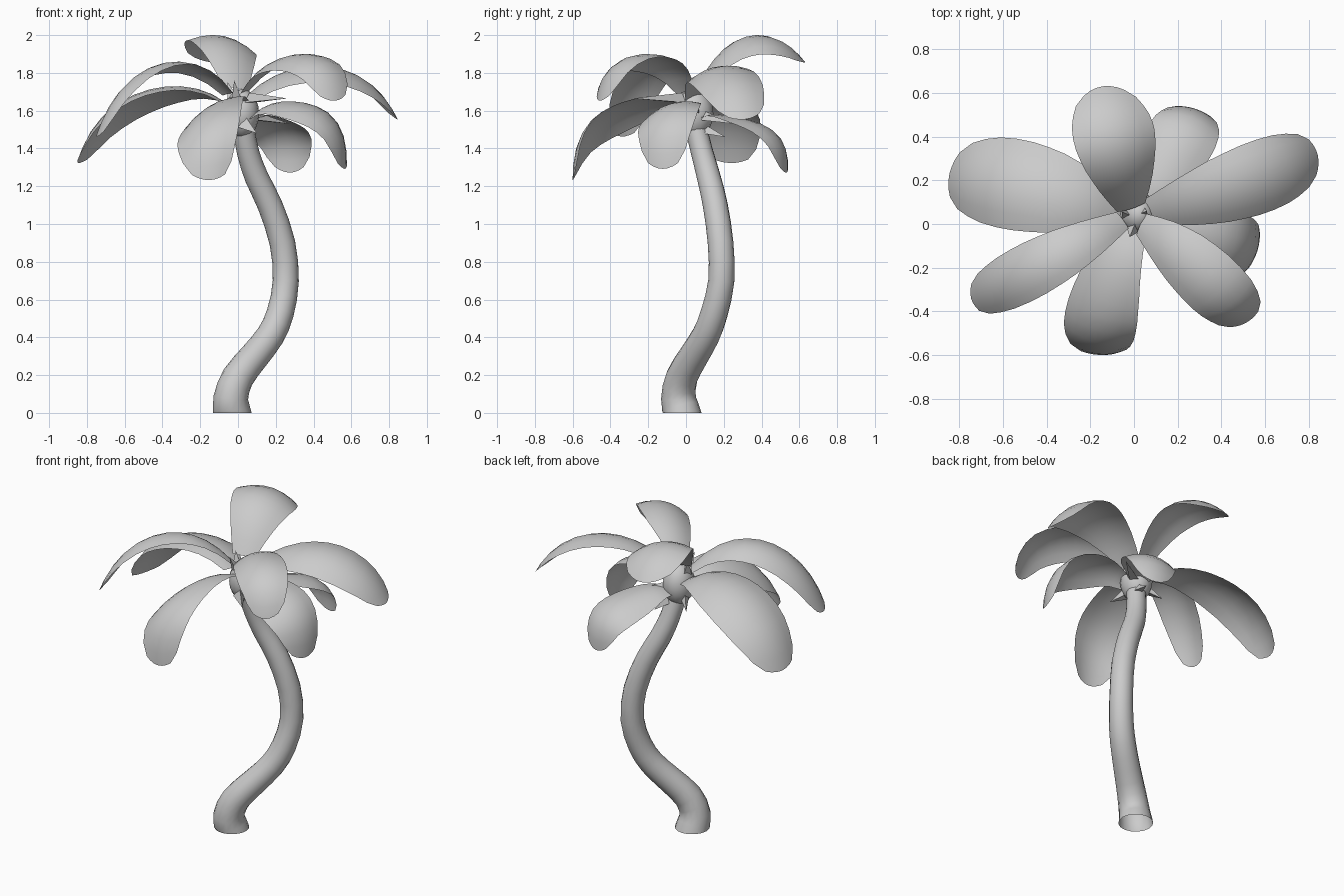
import bpy, bmesh, math
from mathutils import Vector, Matrix

if "Cube" in bpy.data.objects:
    bpy.data.objects.remove(bpy.data.objects["Cube"])


def sheet(name, rows, closed=False):
    """Smooth surface through rows of points; closed joins each row into a ring."""
    bm = bmesh.new()
    grid = [[bm.verts.new(p) for p in row] for row in rows]
    n = len(rows[0])
    for a, b in zip(grid, grid[1:]):
        for i in range(n if closed else n - 1):
            j = (i + 1) % n
            bm.faces.new((a[i], a[j], b[j], b[i]))
    return finish(name, bm, True)


def finish(name, bm, smooth):
    me = bpy.data.meshes.new(name)
    for f in bm.faces:
        f.smooth = smooth
    bm.to_mesh(me)
    bm.free()
    ob = bpy.data.objects.new(name, me)
    bpy.context.collection.objects.link(ob)
    return ob


# Trunk: rings swept along an S-shaped path (x, y, z, radius)
path = [Vector(p) for p in (
    (-.03, -.02, 0, .102), (-.038, -.04, .08, .092), (.0, -.022, .19, .085),
    (.087, .04, .30, .079), (.172, .105, .41, .075), (.224, .15, .53, .072),
    (.253, .187, .70, .069), (.235, .183, .90, .068), (.169, .155, 1.10, .066),
    (.097, .12, 1.25, .063), (.053, .085, 1.38, .059), (.03, .055, 1.50, .058))]
fine = []
for i, p in enumerate(path[:-1]):
    q = path[i + 1]
    before, after = path[max(i - 1, 0)], path[min(i + 2, len(path) - 1)]
    fine += [p, (9 * (p + q) - before - after) / 16]
fine.append(path[-1])
rings = []
for i, f in enumerate(fine):
    p, r = f.xyz, f.w
    t = (fine[min(i + 1, len(fine) - 1)].xyz - fine[i - 1].xyz).normalized() if i else Vector((0, 0, 1))
    u = Vector((0, 1, 0)).cross(t).normalized()
    v = t.cross(u)
    rings.append([p + r * (math.cos(a) * u + math.sin(a) * v)
                  for a in [math.tau * k / 16 for k in range(16)]])
sheet("trunk", rings, True)

# Crown heart: egg-shaped ball where the fronds meet
bm = bmesh.new()
bmesh.ops.create_uvsphere(bm, u_segments=16, v_segments=10, radius=1,
                          matrix=Matrix.Translation((.02, .045, 1.585)) @ Matrix.Diagonal((.092, .1, .13, 1)))
finish("crown_heart", bm, True)

# Fronds: base, middle, tip, half width, roll (lowers the right-hand edge), droop of the tip
fronds = {
    "back": ((-.01, .07, 1.72), (-.06, .33, 1.985), (-.14, .62, 1.87), .19, .2, .2),
    "back_right": ((.05, .1, 1.56), (.18, .34, 1.55), (.275, .53, 1.29), .16, -.15, 1.3),
    "right": ((.06, .05, 1.67), (.47, .165, 1.83), (.835, .31, 1.57), .17, .25, .5),
    "low_right": ((.07, .01, 1.57), (.33, -.085, 1.635), (.565, -.125, 1.31), .165, .25, 1.5),
    "front_right": ((.03, .0, 1.70), (.27, -.205, 1.89), (.51, -.45, 1.67), .15, .25, 1.3),
    "front": ((0, -.02, 1.64), (-.15, -.35, 1.61), (-.155, -.6, 1.25), .175, .35, 1.3),
    "front_left": ((-.05, .02, 1.69), (-.40, -.165, 1.85), (-.74, -.34, 1.48), .13, .2, .6),
    "back_left": ((-.06, .05, 1.64), (-.45, .17, 1.71), (-.84, .23, 1.34), .21, .15, .9),
}
profile = [(0, .36), (.1, .53), (.2, .68), (.3, .8), (.4, .9), (.5, .96), (.6, 1), (.7, 1),
           (.8, .96), (.88, .87), (.95, .74), (1, .5)]
for name, (b, m, e, half, roll, droop) in fronds.items():
    b, m, e = Vector(b), Vector(m), Vector(e)
    c = 2 * m - (b + e) / 2
    out = Vector((e.x - b.x, e.y - b.y, 0)).normalized() * .6 + Vector((0, 0, .8))

    def spine(t):
        return ((1 - t) ** 2 * b + 2 * t * (1 - t) * c + t * t * e
                + out * droop * t * t * (1 - t) * (t - .5))

    rows = []
    for t, w in profile:
        p = spine(t)
        d = (spine(t + .01) - spine(t - .01)).normalized()
        # Sideways direction stays level with the outward heading of the frond
        h = (1 - t) * (c - b) + t * (e - c)
        side = Vector((h.y, -h.x, 0)).normalized()
        side = Matrix.Rotation(roll, 3, d) @ side
        up = side.cross(d).normalized()
        rows.append([p + half * w * (s * side - .32 * s * s * w * up)
                     + d * .03 * t ** 4 * (.6 - s * s)
                     for s in (-1, -.67, -.33, 0, .33, .67, 1)])
    sheet("frond_" + name, rows)

# Spikes: three-sided thorns from the crown heart (start, tip, radius)
spikes = [((.035, .05, 1.66), (.06, .06, 1.75), .035), ((-.03, .045, 1.66), (-.055, .055, 1.75), .035),
          ((0, -.01, 1.66), (-.02, -.06, 1.76), .035), ((.06, -.02, 1.66), (.26, -.28, 1.665), .035),
          ((.06, .08, 1.57), (.28, .26, 1.53), .035), ((.05, .08, 1.5), (.08, .21, 1.46), .035),
          ((.03, -.03, 1.53), (.1, -.1, 1.48), .04), ((-.03, .06, 1.54), (-.1, .14, 1.47), .035)]
for i, (a, b, r) in enumerate(spikes):
    a, b = Vector(a), Vector(b)
    bm = bmesh.new()
    rot = (b - a).to_track_quat('Z', 'Y').to_matrix().to_4x4()
    bmesh.ops.create_cone(bm, cap_ends=False, segments=3, radius1=r, radius2=0, depth=(b - a).length,
                          matrix=Matrix.Translation((a + b) / 2) @ rot)
    finish(f"spike_{i + 1}", bm, False)
